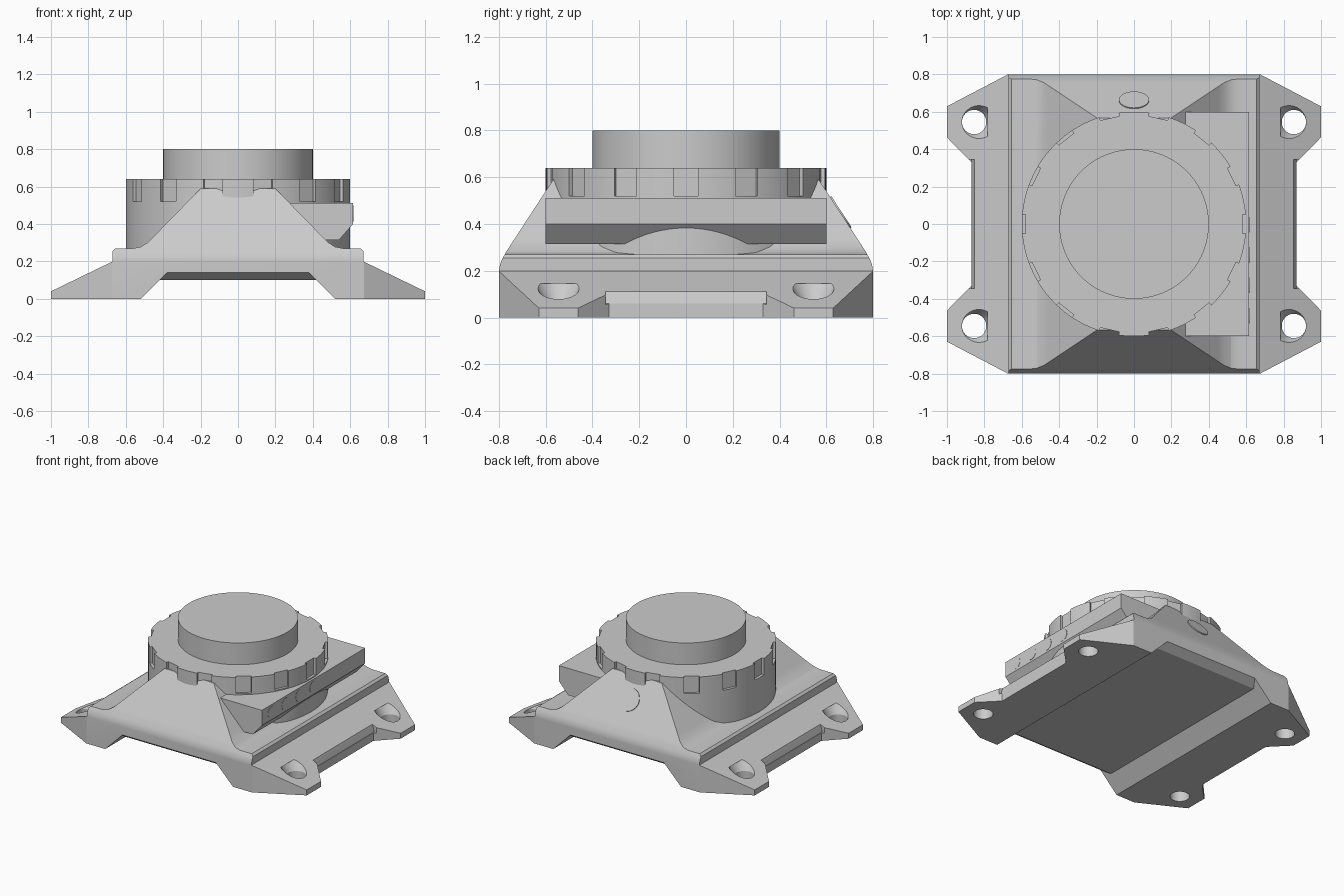
import bpy, bmesh, math
from mathutils import Vector, Matrix

if "Cube" in bpy.data.objects:
    bpy.data.objects.remove(bpy.data.objects["Cube"])


def new_obj(name, bm):
    bmesh.ops.recalc_face_normals(bm, faces=bm.faces)
    me = bpy.data.meshes.new(name)
    bm.to_mesh(me)
    bm.free()
    ob = bpy.data.objects.new(name, me)
    bpy.context.collection.objects.link(ob)
    return ob


def prism(name, pts, axis, lo, hi):
    """Extrude a 2D profile along the given axis."""
    def place(a, b, t):
        return {'X': (t, a, b), 'Y': (a, t, b), 'Z': (a, b, t)}[axis]
    bm = bmesh.new()
    f = bm.faces.new([bm.verts.new(place(a, b, lo)) for a, b in pts])
    ext = bmesh.ops.extrude_face_region(bm, geom=[f])
    verts = [v for v in ext['geom'] if isinstance(v, bmesh.types.BMVert)]
    bmesh.ops.translate(bm, verts=verts, vec=place(0, 0, hi - lo))
    return new_obj(name, bm)


def cylinder(name, r1, r2, base, height, direction=(0, 0, 1), seg=96):
    """Cylinder or cone starting at base and growing along direction."""
    d = Vector(direction).normalized()
    mat = (Matrix.Translation(Vector(base) + d * height / 2)
           @ d.to_track_quat('Z', 'Y').to_matrix().to_4x4())
    bm = bmesh.new()
    bmesh.ops.create_cone(bm, cap_ends=True, segments=seg, radius1=r1,
                          radius2=r2, depth=height, matrix=mat)
    return new_obj(name, bm)


def boolean(ob, cutter, op):
    m = ob.modifiers.new("cut", 'BOOLEAN')
    m.operation, m.object, m.solver = op, cutter, 'EXACT'
    bpy.context.view_layer.objects.active = ob
    bpy.ops.object.modifier_apply(modifier=m.name)
    bpy.data.objects.remove(cutter, do_unlink=True)


def mirrored(half):
    return half + [(-a, b) for a, b in reversed(half)]


# Base: front profile, trimmed by the side profile and the plan outline
front = mirrored([(.42, .1), (.52, 0), (1, 0), (1, .04), (.67, .2), (.67, .255),
                  (.655, .27), (.56, .27), (.52, .278), (.48, .303),
                  (.45, .334), (.2, .59)])
base = prism("base", front, 'Y', -.9, .9)
side = mirrored([(.8, -.1), (.8, .2), (.797, .22), (.79, .243), (.77, .28),
                 (.54, .633)])
boolean(base, prism("side_trim", side, 'X', -1.2, 1.2), 'INTERSECT')
quarter = [(.87, .33), (1.002, .465), (1.002, .628), (.67, .802)]
right = [(x, -y) for x, y in reversed(quarter)] + quarter
plan = right + [(-x, y) for x, y in reversed(right)]
boolean(base, prism("plan_trim", plan, 'Z', -.2, 1), 'INTERSECT')

# Chamfers at both ends of the underside channel
for s in (-1, 1):
    bm = bmesh.new()
    for x, z, y in ((.42, .07, .74), (.42, .1, .74), (.38, .14, .8),
                    (.42, .07, .85), (.42, .1, .85), (.38, .14, .85)):
        for sx in (-1, 1):
            bm.verts.new((sx * x, s * y, z))
    bmesh.ops.convex_hull(bm, input=bm.verts)
    boolean(base, new_obj("channel_chamfer", bm), 'DIFFERENCE')

# Softened outer edge between the feet
for s in (-1, 1):
    lip = [(s * .845, .13), (s * .858, .095), (s * .868, .06), (s * .9, .05),
           (s * .9, .13)]
    boolean(base, prism("lip_trim", lip, 'Y', -.345, .345), 'DIFFERENCE')

# Countersunk screw holes
for sx in (-1, 1):
    for sy in (-1, 1):
        x, y = sx * .855, sy * .545
        boolean(base, cylinder("hole", .065, .065, (x, y, -.1), .5, seg=40), 'DIFFERENCE')
        boolean(base, cylinder("countersink", .06, .105, (x, y, .07), .075, seg=40), 'DIFFERENCE')

# Round housing with grip notches around its rim
housing = cylinder("housing", .6, .6, (0, 0, .2), .44, seg=112)
for i in range(14):
    a = 2 * math.pi * i / 14
    notch = prism("notch", [(.58, -.052), (.65, -.052), (.65, .052), (.58, .052)],
                  'Z', .52, .7)
    notch.data.transform(Matrix.Rotation(a, 4, 'Z'))
    boolean(housing, notch, 'DIFFERENCE')

top_drum = cylinder("top_drum", .4, .4, (0, 0, .63), .17)

# Side connector block with a row of indicator discs
block = prism("side_block", [(.27, .512), (.615, .512), (.615, .4), (.54, .315),
                             (.4, .315), (.27, .45)], 'Y', -.6, .6)
discs = [cylinder(f"indicator_{i + 1}", .042, .042, (.6, -.49 + .162 * i, .456),
                  .017, (1, 0, 0), 32) for i in range(4)]

# Round plug on the rear slope
n = Vector((0, .838, .546))
plug = cylinder("rear_plug", .08, .08, Vector((0, .66, .449)) - n * .02, .026, n, 48)

for ob in bpy.context.scene.objects:
    bpy.ops.object.select_all(action='DESELECT')
    ob.select_set(True)
    bpy.context.view_layer.objects.active = ob
    bpy.ops.object.shade_smooth_by_angle(angle=math.radians(25))
